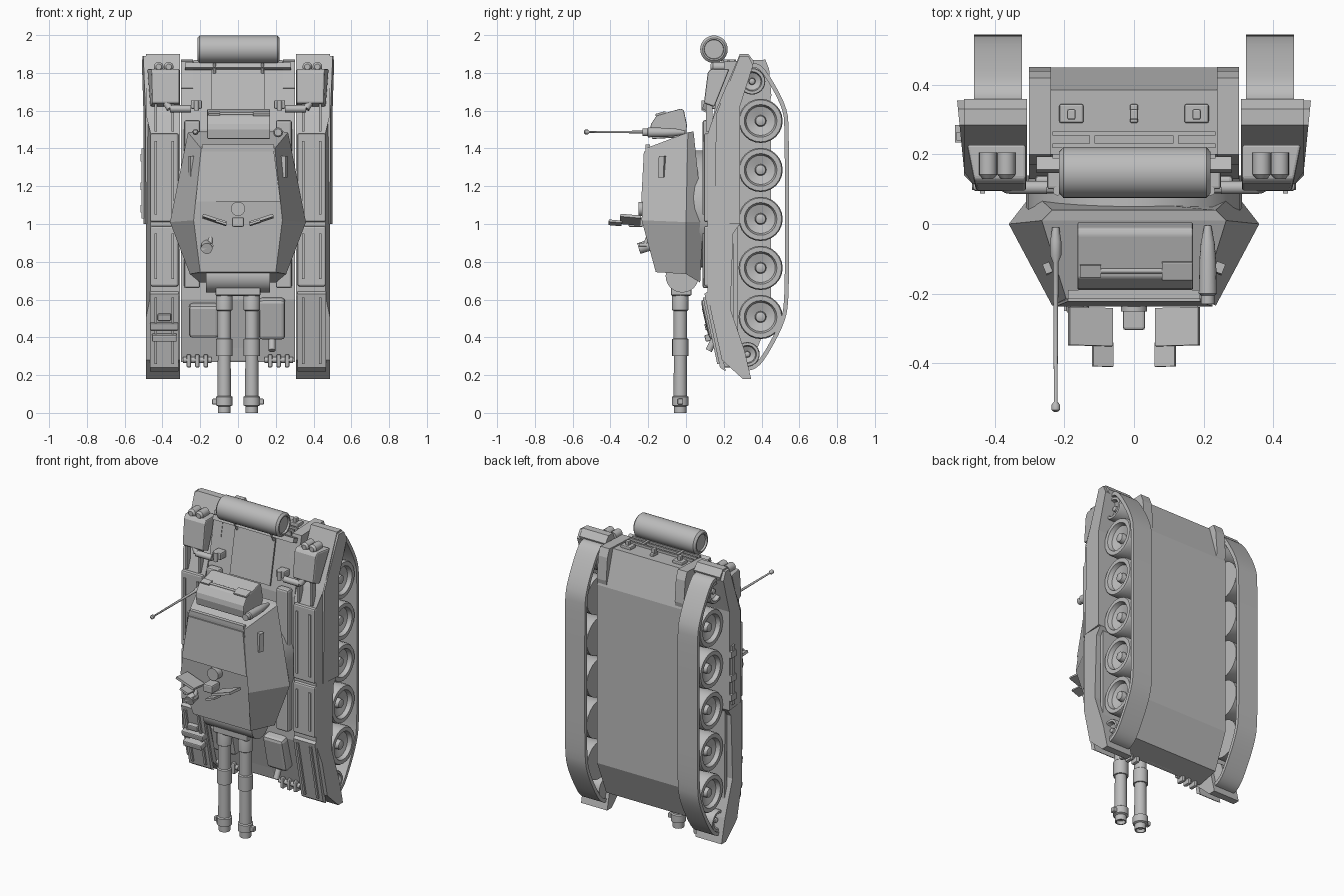
import bpy, bmesh, math
from mathutils import Vector, Matrix

if "Cube" in bpy.data.objects:
    bpy.data.objects.remove(bpy.data.objects["Cube"])

GREY = bpy.data.materials.new("plain_grey")
GREY.use_nodes = True
GREY.diffuse_color = (0.5, 0.5, 0.5, 1)
GREY.node_tree.nodes["Principled BSDF"].inputs["Base Color"].default_value = (0.5, 0.5, 0.5, 1)


def finish(name, bm, mirror=False, bevel=0, smooth=False):
    bmesh.ops.recalc_face_normals(bm, faces=bm.faces)
    me = bpy.data.meshes.new(name)
    bm.to_mesh(me)
    bm.free()
    me.materials.append(GREY)
    ob = bpy.data.objects.new(name, me)
    bpy.context.collection.objects.link(ob)
    if smooth:
        bpy.ops.object.select_all(action='DESELECT')
        ob.select_set(True)
        bpy.context.view_layer.objects.active = ob
        bpy.ops.object.shade_smooth_by_angle(angle=math.radians(35))
    if bevel:
        mod = ob.modifiers.new("edges", 'BEVEL')
        mod.width, mod.segments = bevel, 2
    if mirror:
        ob.modifiers.new("mirror", 'MIRROR')
    return ob


def loft(name, rings, closed=False, **kw):
    """Skin matching rings; cap both ends, or join last to first."""
    bm = bmesh.new()
    vs = [[bm.verts.new(p) for p in r] for r in rings]
    n = len(vs[0])
    for a, b in zip(vs, vs[1:] + (vs[:1] if closed else [])):
        for i in range(n):
            j = (i + 1) % n
            bm.faces.new((a[i], a[j], b[j], b[i]))
    if not closed:
        bm.faces.new(vs[0])
        bm.faces.new(vs[-1])
    return finish(name, bm, **kw)


def prism(name, pts, x0, x1, outer=lambda y: 0, **kw):
    """Extrude a (y, z) outline across x; outer widens the far side by y."""
    return loft(name, [[(x0, y, z) for y, z in pts],
                       [(x1 + outer(y), y, z) for y, z in pts]], **kw)


def box(name, x, y, z, tilt=0, turn=0, **kw):
    bm = bmesh.new()
    c = Vector((sum(x) / 2, sum(y) / 2, sum(z) / 2))
    size = Matrix.Diagonal((x[1] - x[0], y[1] - y[0], z[1] - z[0], 1))
    rot = Matrix.Rotation(math.radians(tilt), 4, 'X') @ Matrix.Rotation(math.radians(turn), 4, 'Y')
    bmesh.ops.create_cube(bm, size=1, matrix=Matrix.Translation(c) @ rot @ size)
    return finish(name, bm, **kw)


def lathe(name, profile, origin, axis, seg=20, **kw):
    """Spin (radius, distance) pairs about an axis."""
    q = Vector((0, 0, 1)).rotation_difference(Vector(axis))
    rings = [[Vector(origin) + q @ Vector((r * math.cos(2 * math.pi * i / seg),
                                         r * math.sin(2 * math.pi * i / seg), h))
              for i in range(seg)] for r, h in profile]
    kw.setdefault("smooth", True)
    return loft(name, rings, **kw)


def rod(name, a, b, r, seg=12, **kw):
    d = Vector(b) - Vector(a)
    return lathe(name, [(r, 0), (r, d.length)], a, d.normalized(), seg, **kw)


def rounded(pts, times=2):
    for _ in range(times):
        out = []
        for i, a in enumerate(pts):
            a, b = Vector(a), Vector(pts[(i + 1) % len(pts)])
            out += [a.lerp(b, 0.25), a.lerp(b, 0.75)]
        pts = out
    return pts


# Hull
prism("hull", [(.13, .6), (.13, 1.5), (.2, 1.85), (.385, 1.86), (.45, 1.64), (.45, .52),
               (.36, .3), (.22, .27)], -.302, .302)
prism("rear_hull_rail", [(.17, 1.72), (.2, 1.86), (.42, 1.87), (.44, 1.82), (.452, 1.68), (.44, 1.62)],
      .238, .302, mirror=True)
box("rear_deck_panel", (-.14, .14), (.145, .155), (1.53, 1.83), tilt=-11)
for y in (.195, .225, .26):
    box("rear_grille_slat", (-.235, .235), (y - .006, y + .006), (1.84, 1.868))
for x in (-.12, .12):
    box("rear_grille_divider", (x - .008, x + .008), (.19, .265), (1.84, 1.872))
for x in (-.18, 0, .18):
    w = .035 if x else .012
    box("rear_hook_base", (x - w, x + w), (.29, .345), (1.85, 1.875), bevel=.006)
    box("rear_hook", (x - .012, x + .012), (.3, .33), (1.87, 1.9), bevel=.005)

# Fenders with side skirts
prism("fender", [(.36, 1.86), (.33, 1.9), (.285, 1.9), (.2, 1.7), (.15, 1.58), (.115, 1.48), (.115, .62),
                 (.14, .5), (.19, .28), (.3, .18), (.345, .18), (.31, .33), (.235, .55), (.25, .95),
                 (.285, 1.0), (.285, 1.62)], .307, .448, lambda y: min(y - .1, .04), mirror=True)
prism("side_armour", [(.15, 1.0), (.285, 1.0), (.285, 1.62), (.355, 1.84), (.33, 1.89), (.285, 1.89),
                      (.16, 1.58)], .47, .488, lambda y: (y - .15) * .1, mirror=True)
for z0, z1 in ((1.01, 1.48), (.67, .99)):
    box("fender_panel", (.315, .465), (.095, .125), (z0, z1), bevel=.01, mirror=True)
    for x in (.345, .435):
        box("fender_rib", (x - .007, x + .007), (.087, .1), (z0 + .04, z1 - .04), mirror=True)
prism("front_fender_panel", [(.098, .63), (.125, .65), (.21, .22), (.18, .24)], .315, .465, mirror=True)
for x in (.345, .435):
    prism("front_fender_rib", [(.09, .61), (.11, .61), (.185, .26), (.165, .26)],
          x - .007, x + .007, mirror=True)
    box("rear_fender_rib", (x - .007, x + .007), (.105, .14), (1.49, 1.64), mirror=True)
box("inner_deck_box", (.2, .285), (.088, .14), (.66, 1.55), bevel=.012, mirror=True)
prism("rear_stowage_box", [(.095, 1.64), (.15, 1.62), (.23, 1.82), (.13, 1.82), (.115, 1.8)],
      .31, .455, lambda y: (y - .1) * .2, bevel=.008, mirror=True)
for x in (.367, .42):
    lathe("smoke_tube", [(.015, 0), (.026, .012), (.026, .075)], (x, .13, 1.832), (0, 1, 0), 14, mirror=True)
rod("deck_pipe", (.25, .105, 1.61), (.36, .105, 1.61), .019, mirror=True)
rod("deck_pipe_bend", (.36, .105, 1.61), (.385, .12, 1.65), .019, mirror=True)
box("deck_latch", (.19, .25), (.1, .16), (1.61, 1.655), bevel=.008, mirror=True)
rod("deck_latch_pin", (.22, .095, 1.6), (.22, .095, 1.655), .013, mirror=True)
box("side_tool_rack", (-.51, -.485), (.24, .265), (1.03, 1.4))
for z in (1.06, 1.18, 1.33):
    box("side_tool_clip", (-.515, -.48), (.235, .285), (z, z + .04))

# Running gear
belt = rounded([(.37, 1.86), (.43, 1.81), (.535, 1.62), (.545, 1.5), (.545, 1.0), (.545, .6), (.525, .48),
                (.43, .3), (.37, .23), (.3, .22), (.26, .28), (.25, .5), (.25, 1.7), (.29, 1.83)])
sections = []
for i, p in enumerate(belt):
    t = (belt[(i + 1) % len(belt)] - belt[i - 1]).normalized()
    q = p + Vector((t.y, -t.x)) * .022
    sections.append([(x, v.x, v.y) for x, v in ((.322, p), (.46, p), (.46, q), (.322, q))])
loft("track_belt", sections, closed=True, smooth=True, mirror=True)


def wheel(name, y, z, r):
    lathe(name, [(r, 0), (r, .115), (r * .95, .125), (r * .74, .125), (r * .66, .1), (r * .26, .085),
                 (r * .22, .11), (r * .1, .115)], (.33, y, z), (1, 0, 0), 24, mirror=True)


for i in range(5):
    wheel("road_wheel", .395, .508 + i * .2595, .117)
wheel("front_sprocket", .325, .31, .065)
wheel("rear_idler", .35, 1.755, .07)


# Turret
def ring(rows):
    return [(-x, y, z) for x, y, z in rows] + [(x, y, z) for x, y, z in reversed(rows)]


loft("turret", [ring([(.195, -.215, 1.4), (.235, -.235, 1.02), (.2, -.16, .745)]),
                ring([(.265, .01, 1.485), (.36, .0, 1.01), (.255, .0, .735)]),
                ring([(.235, .04, 1.49), (.29, .09, 1.01), (.2, .075, .69)])])
loft("turret_front_plate", [[(-.19, y - .215, 1.385), (.19, y - .215, 1.385),
                             (.225, y - .229, 1.12), (-.225, y - .229, 1.12)] for y in (-.008, .01)])
box("turret_brow", (-.19, .19), (-.215, -.19), (1.4, 1.42))
loft("side_slot", [[(x + d * .4, y + d, z) for d, z in ((-.016, 1.245), (.012, 1.245), (.016, 1.36), (-.012, 1.36))]
                   for x, y in ((.225, -.12), (.257, -.132))], mirror=True)
rod("turret_ring", (0, .02, 1.08), (0, .14, 1.08), .31, 32)

# Twin guns
rod("gun_mantlet", (-.17, -.02, .725), (.17, -.02, .725), .088, 24)
box("mantlet_block", (-.12, .12), (-.08, .03), (.62, .68), bevel=.01)
lathe("gun_barrel", [(.024, .02), (.026, 0), (.033, 0), (.033, .035), (.044, .04), (.044, .085), (.036, .09),
                     (.034, .3), (.043, .3), (.043, .39), (.036, .395), (.036, .54), (.044, .545),
                     (.044, .63), (.035, .66)], (.073, -.03, 0), (0, 0, 1), 20, mirror=True)
box("muzzle_lug", (.11, .137), (-.045, -.015), (.045, .075), bevel=.005, mirror=True)

# Turret roof stowage, shovel, antenna and canister
prism("turret_stowage_box", [(-.19, 1.5), (-.185, 1.53), (-.155, 1.575), (-.03, 1.61), (-.012, 1.605),
                             (.005, 1.525), (0, 1.46), (-.18, 1.45)], -.163, .17, bevel=.006)
rod("shovel_handle", (-.13, -.135, 1.583), (.09, -.135, 1.583), .007)
box("shovel_blade", (.08, .17), (-.163, -.107), (1.577, 1.59), tilt=16, bevel=.004)
box("shovel_grip", (-.155, -.095), (-.153, -.117), (1.576, 1.59), tilt=16)
lathe("canister", [(.01, -.01), (.02, .04), (.024, .09), (.026, .185), (.02, .19), (.02, .215)],
      (.212, -.015, 1.485), (0, -1, 0), 16)
lathe("antenna", [(.01, 0), (.016, .04), (.016, .08), (.008, .1), (.005, .5), (.012, .51), (.012, .525),
                  (.005, .53)], (-.225, -.01, 1.487), (0, -1, 0), 12)

# Sight, folding plates and lamp on the turret face
box("sight_bracket", (-.032, .032), (-.305, -.225), (.985, 1.035), bevel=.008)
rod("sight", (0, -.252, 1.08), (0, -.2, 1.08), .038, 18)
box("folding_plate", (.06, .19), (-.35, -.24), (1.015, 1.03), tilt=-5, turn=-18, mirror=True)
box("folding_prong", (.06, .12), (-.41, -.34), (1.0, 1.012), tilt=-5, turn=-18, mirror=True)
rod("lamp", (-.165, -.25, .87), (-.165, -.185, .89), .03, 14)
box("lamp_hood", (-.2, -.13), (-.25, -.21), (.87, .888), turn=-20)
rod("lamp_stalk", (-.15, -.22, .88), (-.145, -.2, .93), .012)

# Rear fuel drum
lathe("fuel_drum", [(.05, .012), (.052, 0), (.06, 0), (.073, .012), (.073, .423), (.06, .435), (.052, .435),
                    (.05, .423)], (-.215, .148, 1.925), (1, 0, 0), 28)
for x in (-.125, .13):
    rod("drum_strut", (x, .14, 1.86), (x, .17, 1.8), .008)
box("drum_cradle", (-.28, .28), (.15, .19), (1.82, 1.85), tilt=-20)

# Bow stowage, spare links and towing hooks
for name, x, z in (("bow_box_left", (.11, .25), (.39, .61)), ("bow_box_right", (-.26, -.1), (.4, .58))):
    box(name, x, (.1, .18), z, tilt=13, bevel=.02)
box("bow_plate", (-.1, .1), (.2, .23), (.27, .42), tilt=13, bevel=.008)
for x, z, w in ((-.39, .4, .065), (-.39, .46, .075), (-.39, .51, .035)):
    box("spare_link", (x - w, x + w), (.1, .16), (z - .018, z + .018), tilt=13, bevel=.006)
rod("bow_bolt", (.18, .12, .33), (.18, .15, .39), .018)
for x in (.17, .215, .26):
    box("tow_hook", (x - .012, x + .012), (.19, .24), (.24, .31), bevel=.008, mirror=True)
rod("tow_bar", (.14, .21, .28), (.29, .21, .28), .015, mirror=True)
